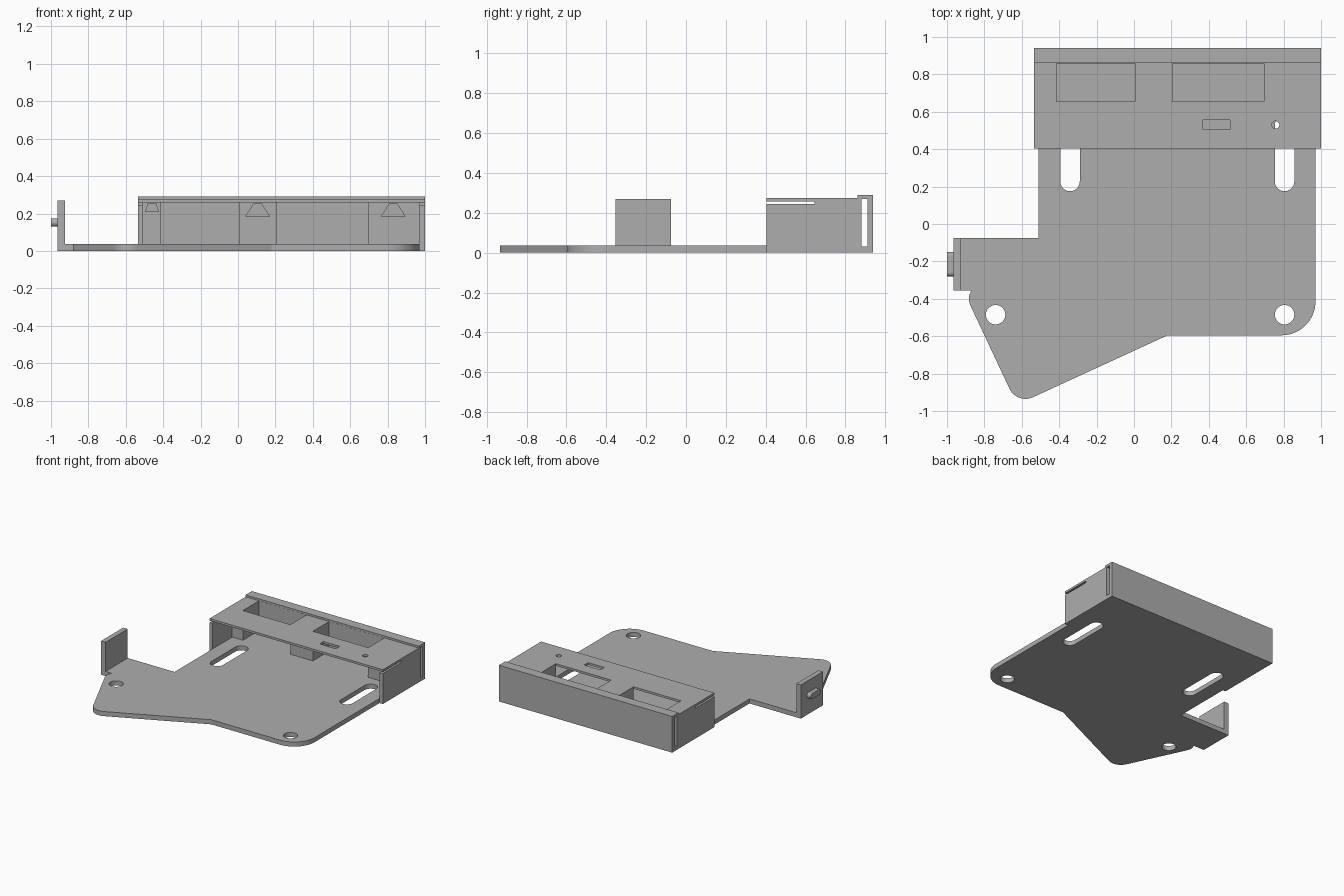
import bpy, bmesh
from math import cos, sin, radians
from mathutils import Vector

cube = bpy.data.objects.get("Cube")
if cube:
    bpy.data.objects.remove(cube, do_unlink=True)

grey = bpy.data.materials.new("plain grey")
grey.use_nodes = True
COLOUR = (0.42, 0.42, 0.42, 1)
grey.diffuse_color = COLOUR
grey.node_tree.nodes["Principled BSDF"].inputs["Base Color"].default_value = COLOUR

# Profile planes: local (u, v, depth) to model axes
AXES = {
    "xy": lambda p: Vector((p.x, p.y, p.z)),
    "yz": lambda p: Vector((p.z, p.x, p.y)),
    "xz": lambda p: Vector((p.x, p.z, p.y)),
}


def arc(cx, cy, r, start, end, steps=12):
    angles = [radians(start + (end - start) * i / steps) for i in range(steps + 1)]
    return [(cx + r * cos(a), cy + r * sin(a)) for a in angles]


def circle(cx, cy, r):
    return arc(cx, cy, r, 0, 350, 35)


def rect(u0, u1, v0, v1):
    return [(u0, v0), (u1, v0), (u1, v1), (u0, v1)]


def slot(u, v0, v1, r):
    return arc(u, v1 - r, r, 0, 180) + arc(u, v0 + r, r, 180, 360)


def wide_slot(u0, u1, v, r):
    return arc(u1 - r, v, r, -90, 90) + arc(u0 + r, v, r, 90, 270)


def prism(name, loops, d0, d1, plane="xy"):
    """Extrude an outline, with any holes, between two depths."""
    curve = bpy.data.curves.new(name, "CURVE")
    curve.dimensions = "2D"
    curve.fill_mode = "BOTH"
    curve.extrude = (d1 - d0) / 2
    for loop in loops:
        spline = curve.splines.new("POLY")
        spline.points.add(len(loop) - 1)
        for point, (u, v) in zip(spline.points, loop):
            point.co = (u, v, 0, 1)
        spline.use_cyclic_u = True
    temp = bpy.data.objects.new(name + " outline", curve)
    bpy.context.collection.objects.link(temp)
    graph = bpy.context.evaluated_depsgraph_get()
    mesh = bpy.data.meshes.new_from_object(temp.evaluated_get(graph))
    bpy.data.objects.remove(temp, do_unlink=True)

    bm = bmesh.new()
    bm.from_mesh(mesh)
    for vert in bm.verts:
        vert.co.z += (d0 + d1) / 2
        vert.co = AXES[plane](vert.co)
    bmesh.ops.remove_doubles(bm, verts=bm.verts, dist=0.0002)
    bmesh.ops.recalc_face_normals(bm, faces=bm.faces)
    for face in bm.faces:
        face.smooth = False
        face.material_index = 0
    bm.to_mesh(mesh)
    bm.free()
    mesh.materials.clear()
    mesh.materials.append(grey)
    obj = bpy.data.objects.new(name, mesh)
    bpy.context.collection.objects.link(obj)
    return obj


# Base plate with screw holes and long mounting slots
outline = [(-0.51, 0.86), (-0.51, -0.075), (-0.965, -0.075), (-0.965, -0.355),
           (-0.87, -0.355), (-0.882, -0.385), (-0.883, -0.41), (-0.875, -0.435)]
outline += arc(-0.58, -0.84, 0.095, 205, 295)
outline += [(0.18, -0.595)]
outline += arc(0.79, -0.415, 0.18, 270, 360, 16)
outline += [(0.97, 0.86)]
holes = [circle(x, -0.485, 0.052) for x in (-0.74, 0.805)]
slots = [slot(x, 0.175, 0.58, 0.052) for x in (-0.342, 0.805)]
prism("base_plate", [outline] + holes + slots, 0, 0.037)

# Upright tab with a rounded nub
prism("side_tab", [rect(-0.965, -0.925, 0.037, 0.27)], -0.355, -0.075, "xz")
prism("tab_nub", [wide_slot(-0.28, -0.15, 0.152, 0.022)], -1.0, -0.965, "yz")

# Hollow back wall, open at both ends
prism("back_wall", [rect(0.86, 0.94, 0, 0.29), rect(0.88, 0.91, 0.03, 0.27)],
      -0.535, 1.0, "yz")

# End walls, notched under the cover
end = [(0.405, 0), (0.86, 0), (0.86, 0.258), (0.645, 0.258),
       (0.645, 0.244), (0.405, 0.244)]
for name, x0, x1 in (("right_end_wall", -0.535, -0.51), ("left_end_wall", 0.97, 1.0)):
    prism(name, [end], x0, x1, "yz")

# Cover with two windows, a small slot and a pin hole
prism("cover", [rect(-0.535, 1.0, 0.405, 0.86),
                rect(-0.415, 0.005, 0.655, 0.859), rect(0.205, 0.695, 0.655, 0.859),
                rect(0.37, 0.513, 0.505, 0.555), circle(0.757, 0.53, 0.02)],
      0.258, 0.275)

# Support blocks, each with a tapered channel
for name, x0, x1, mid, half, floor in (
        ("right_block", -0.51, -0.415, -0.46, 0.035, 0.21),
        ("middle_block", 0.005, 0.205, 0.105, 0.063, 0.185),
        ("left_block", 0.695, 0.97, 0.83, 0.063, 0.185)):
    channel = [(mid - half, floor), (mid + half, floor),
               (mid + 0.02, 0.253), (mid - 0.02, 0.253)]
    prism(name, [rect(x0, x1, 0.037, 0.258), channel], 0.655, 0.86, "xz")
